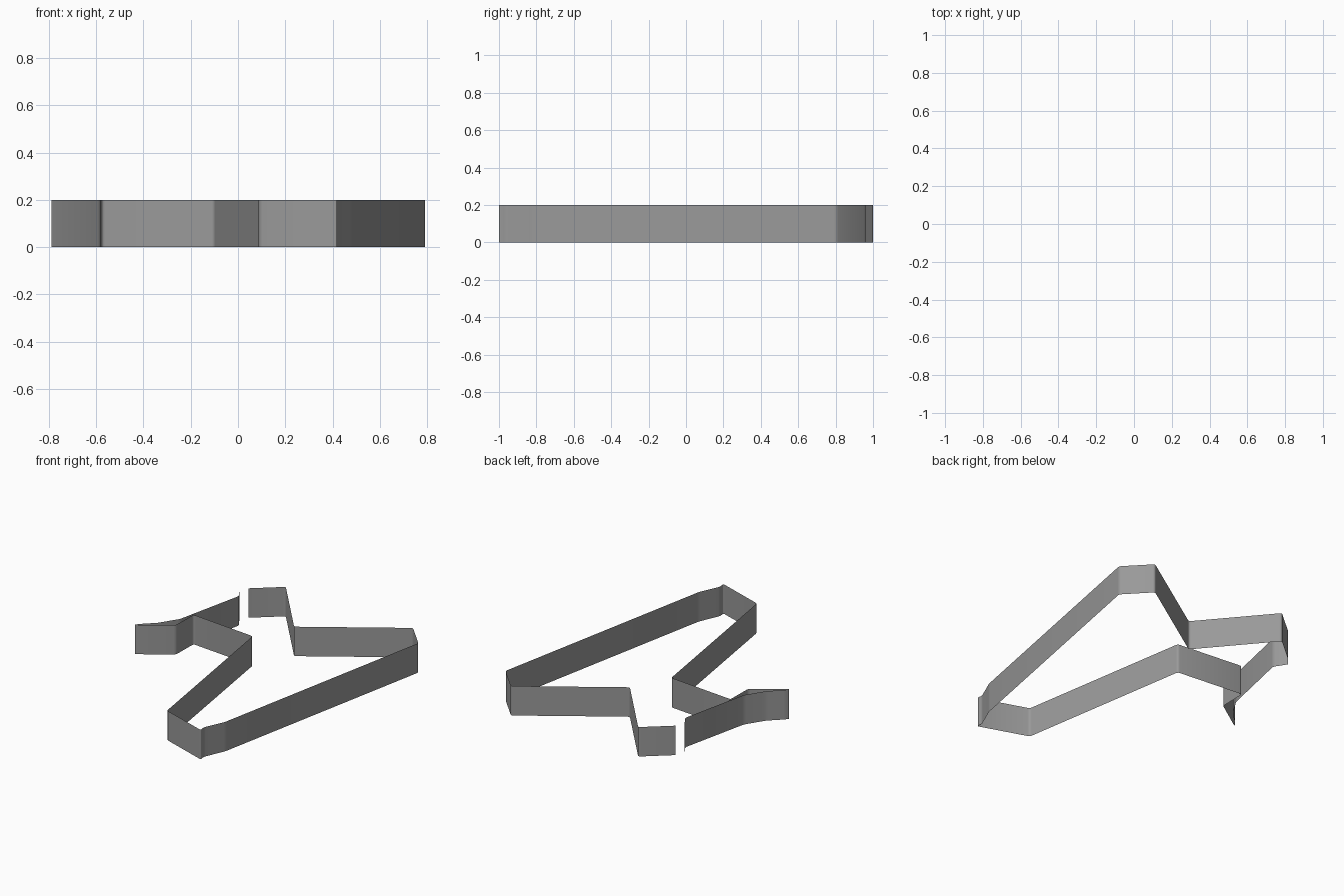
import bpy, bmesh
from mathutils import Vector

if "Cube" in bpy.data.objects:
    bpy.data.objects.remove(bpy.data.objects["Cube"])

HEIGHT = 0.2
RADIUS = 0.015

# plan outline of the open band, from one end of the gap round to the other
path = [(-.558, .813), (-.505, .73), (-.61, .25), (-.69, .125), (-.775, .045), (-.793, .018),
        (-.58, .163), (-.577, .347), (-.10, .30), (.09, -.89), (.421, -1.003), (.416, -.96),
        (.478, -.82), (.794, .803), (.64, .965), (.03, .56), (-.345, 1.006), (-.52, .858)]


def round_corners(points, radius, steps=3):
    """Replace each inner corner with a small curve."""
    pts = [Vector(p) for p in points]
    out = [pts[0]]
    for a, b, c in zip(pts, pts[1:], pts[2:]):
        r = min(radius, (a - b).length * .3, (c - b).length * .3)
        p, q = b + (a - b).normalized() * r, b + (c - b).normalized() * r
        for i in range(steps + 1):
            t = i / steps
            out.append(p * (1 - t) ** 2 + b * 2 * t * (1 - t) + q * t ** 2)
    return out + [pts[-1]]


# thin upright band: wall swept along the outline
bm = bmesh.new()
verts = [bm.verts.new((p.x, p.y, 0)) for p in round_corners(path, RADIUS)]
edges = [bm.edges.new(pair) for pair in zip(verts, verts[1:])]
raised = bmesh.ops.extrude_edge_only(bm, edges=edges)["geom"]
bmesh.ops.translate(bm, vec=(0, 0, HEIGHT),
                    verts=[g for g in raised if isinstance(g, bmesh.types.BMVert)])
bmesh.ops.recalc_face_normals(bm, faces=bm.faces)

mesh = bpy.data.meshes.new("bent_band")
bm.to_mesh(mesh)
bm.free()
band = bpy.data.objects.new("bent_band", mesh)
bpy.context.collection.objects.link(band)

# smooth corners
mesh.polygons.foreach_set("use_smooth", [True] * len(mesh.polygons))
mesh.update()

# dark grey finish
grey = bpy.data.materials.new("dark_grey")
grey.diffuse_color = (.32, .32, .32, 1)
grey.use_nodes = True
grey.node_tree.nodes["Principled BSDF"].inputs["Base Color"].default_value = grey.diffuse_color
mesh.materials.append(grey)
